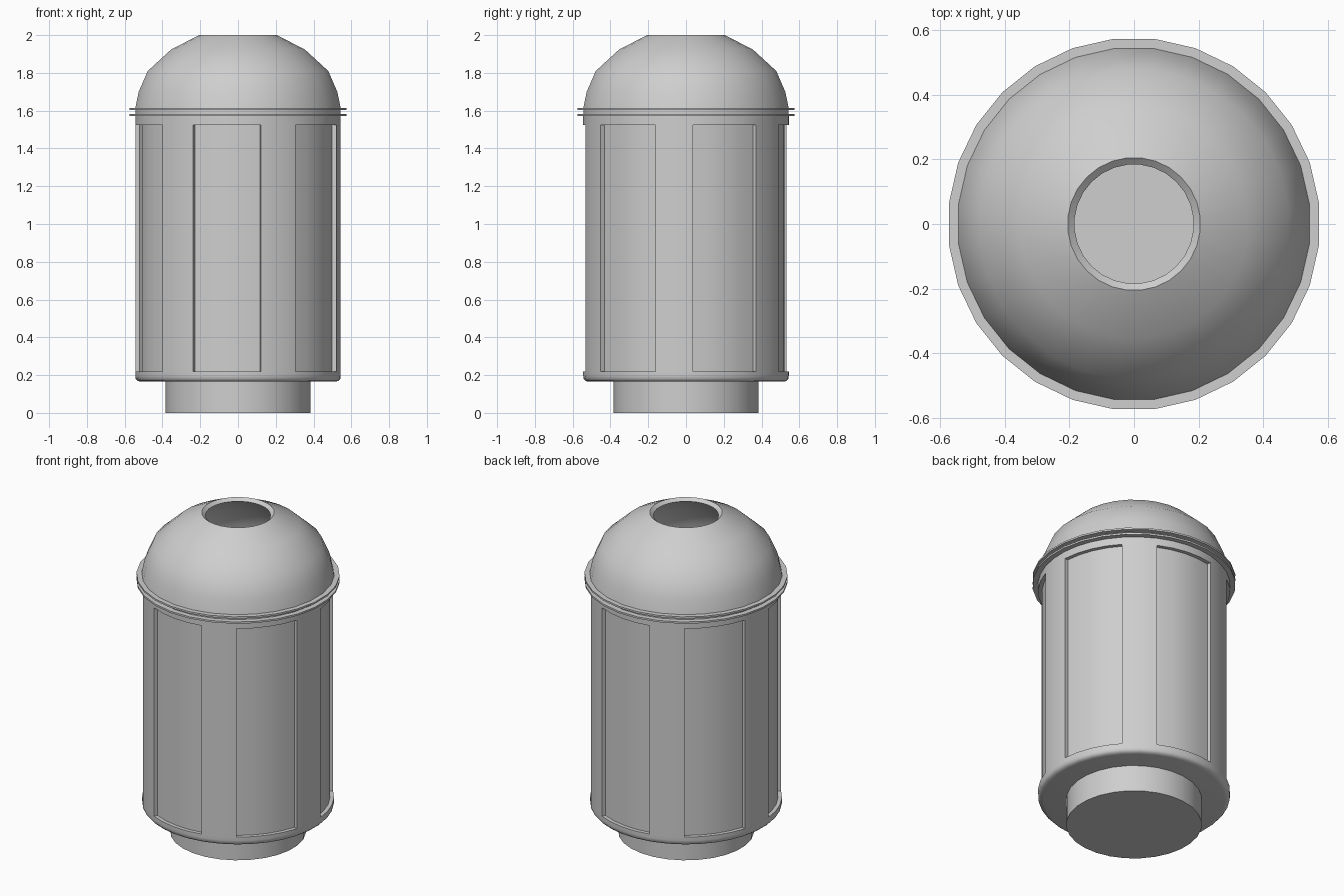
import bpy, bmesh
from math import cos, sin, radians, atan2, degrees, pi

cube = bpy.data.objects.get("Cube")
if cube:
    bpy.data.objects.remove(cube, do_unlink=True)

grey = bpy.data.materials.new("light_grey")
grey.use_nodes = True
colour = (0.62, 0.62, 0.62, 1)
grey.diffuse_color = colour
grey.node_tree.nodes["Principled BSDF"].inputs["Base Color"].default_value = colour

SEGMENTS = 28
ROUND = [360 * (i + 0.5) / SEGMENTS for i in range(SEGMENTS)]


def lathe(profile, angles=ROUND, closed=False):
    """Turn a (radius, height) profile about z; radius 0 becomes a pole."""
    bm = bmesh.new()
    rings = []
    for r, z in profile:
        if r == 0:
            rings.append([bm.verts.new((0, 0, z))] * len(angles))
        else:
            rings.append([bm.verts.new((r * cos(radians(a)), r * sin(radians(a)), z))
                          for a in angles])
    pairs = list(zip(rings, rings[1:]))
    if closed:
        pairs.append((rings[-1], rings[0]))
    n = len(angles)
    for low, high in pairs:
        for i in range(n):
            j = (i + 1) % n
            corners = list(dict.fromkeys((low[i], low[j], high[j], high[i])))
            bm.faces.new(corners)
    bmesh.ops.recalc_face_normals(bm, faces=bm.faces)
    return bm


def finish(name, bm):
    mesh = bpy.data.meshes.new(name)
    bm.to_mesh(mesh)
    bm.free()
    mesh.materials.append(grey)
    obj = bpy.data.objects.new(name, mesh)
    bpy.context.collection.objects.link(obj)
    bpy.ops.object.select_all(action='DESELECT')
    obj.select_set(True)
    bpy.context.view_layer.objects.active = obj
    bpy.ops.object.shade_smooth_by_angle(angle=radians(40))
    return obj


# Foot
finish("foot", lathe([(0, 0), (0.385, 0), (0.385, 0.17), (0, 0.17)]))

# Hollow body, with columns lined up to six recessed panels
START, WIDTH, PITCH = 4, 38.8, 60
STEPS = 4
FLOOR, OUTER = 0.522, 0.545
LOW, HIGH = 0.22, 1.525
body_angles = []
for k in range(6):
    first = START + PITCH * k
    body_angles += [first + WIDTH * i / STEPS for i in range(STEPS + 1)]
    body_angles.append(first + (WIDTH + PITCH) / 2)

body = lathe([(0, 0.165), (0.515, 0.165), (0.533, 0.169), (0.543, 0.18),
              (OUTER, 0.197), (OUTER, LOW), (OUTER, HIGH), (OUTER, 1.575),
              (0.5, 1.575), (0.5, 0.2), (0, 0.2)], body_angles)


def in_panel(face):
    c = face.calc_center_median()
    outside = c.xy.length > FLOOR + 0.005
    turn = (degrees(atan2(c.y, c.x)) - START) % PITCH
    return outside and LOW < c.z < HIGH and turn < WIDTH


panels = [f for f in body.faces if in_panel(f)]
result = bmesh.ops.extrude_face_region(body, geom=panels)
for v in result["geom"]:
    if isinstance(v, bmesh.types.BMVert):
        v.co.x *= FLOOR / OUTER
        v.co.y *= FLOOR / OUTER
old = [f for f in panels if f.is_valid]
if old:
    bmesh.ops.delete(body, geom=old, context='FACES')
bmesh.ops.recalc_face_normals(body, faces=body.faces)
finish("body", body)

# Twin flanges with a groove between them
for name, inner, outer, low, high in (("lower_flange", 0.5, 0.577, 1.571, 1.582),
                                      ("groove_collar", 0.5, 0.545, 1.58, 1.605),
                                      ("upper_flange", 0.5, 0.577, 1.603, 1.614)):
    finish(name, lathe([(inner, low), (outer, low), (outer, high), (inner, high)],
                       closed=True))

# Hollow dome lid with a bevelled round opening
finish("dome_lid", lathe([(0.548, 1.61), (0.529, 1.7), (0.481, 1.81), (0.355, 1.925),
                          (0.206, 2.0), (0.185, 1.982), (0.335, 1.9), (0.455, 1.79),
                          (0.5, 1.69), (0.515, 1.61)], closed=True))
